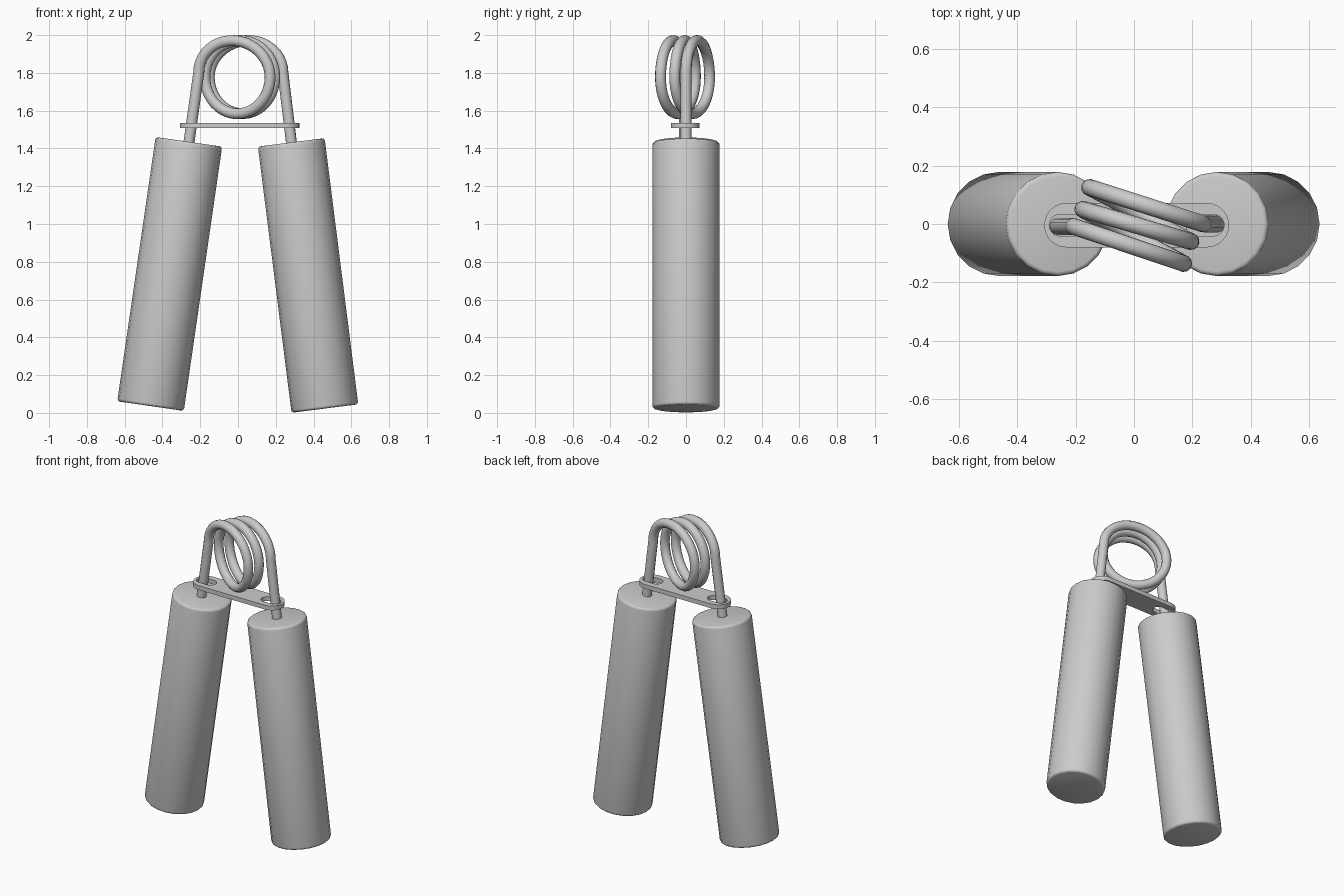
import bpy
from math import pi, cos, sin
from mathutils import Vector

if "Cube" in bpy.data.objects:
    bpy.data.objects.remove(bpy.data.objects["Cube"])


def to_mesh(obj):
    bpy.ops.object.select_all(action='DESELECT')
    obj.select_set(True)
    bpy.context.view_layer.objects.active = obj
    bpy.ops.object.convert(target='MESH')
    obj = bpy.context.object
    bpy.ops.object.shade_smooth_by_angle(angle=pi / 5)
    return obj


def handle(name, bottom, top):
    a, b = Vector(bottom), Vector(top)
    axis = b - a
    bpy.ops.mesh.primitive_cylinder_add(vertices=20, radius=0.178,
                                        depth=axis.length, location=(a + b) / 2)
    obj = bpy.context.object
    obj.name = name
    obj.rotation_euler = (0, axis.to_track_quat('Z', 'Y').to_euler().y, 0)
    obj.rotation_euler = Vector((0, 0, 1)).rotation_difference(axis).to_euler()
    bev = obj.modifiers.new("rounded_rim", 'BEVEL')
    bev.width, bev.segments, bev.angle_limit = 0.015, 3, pi / 4
    to_mesh(obj)


def add_spline(curve, points, cyclic=False):
    s = curve.splines.new('POLY')
    s.points.add(len(points) - 1)
    for p, co in zip(s.points, points):
        p.co = (*co, 1)
    s.use_cyclic_u = cyclic


def curve_object(name, dims):
    curve = bpy.data.curves.new(name, 'CURVE')
    curve.dimensions = dims
    obj = bpy.data.objects.new(name, curve)
    bpy.context.collection.objects.link(obj)
    return obj, curve


def stadium(x0, x1, r, y=-0.004, n=12):
    pts = [(x1 - r + r * cos(t), y + r * sin(t), 0)
           for t in (-pi / 2 + pi * i / n for i in range(n + 1))]
    pts += [(x0 + r + r * cos(t), y + r * sin(t), 0)
            for t in (pi / 2 + pi * i / n for i in range(n + 1))]
    return pts


# Two splayed grips
handle("left_handle", (-0.463, 0, 0.036), (-0.26, 0, 1.435))
handle("right_handle", (0.46, 0, 0.023), (0.282, 0, 1.432))

# Spring wire: legs joined by alternating upper and lower half loops
turns = [(-0.208, -0.008, 1.80), (0.17, -0.135, 1.778), (-0.175, 0.05, 1.778),
         (0.195, -0.06, 1.778), (-0.152, 0.125, 1.778), (0.238, 0.0, 1.80)]
path = [(-0.267, -0.008, 1.38)]
N = 20
for k in range(5):
    a, b = Vector(turns[k]), Vector(turns[k + 1])
    sign = 1 if k % 2 == 0 else -1
    for i in range(N + (k == 4)):
        t = pi * i / N
        p = (a + b) / 2 + (a - b) / 2 * cos(t)
        peak = 1.971 if sign > 0 else 1.584
        p.z += (peak - (a.z + b.z) / 2) * sin(t)
        path.append(tuple(p))
path.append((0.289, 0.0, 1.38))
spring, curve = curve_object("spring_wire", '3D')
add_spline(curve, path)
curve.bevel_depth = 0.029
curve.bevel_resolution = 4
curve.use_fill_caps = True
to_mesh(spring)

# Flat retaining plate with a slot for each leg
plate, curve = curve_object("retaining_plate", '2D')
curve.fill_mode = 'BOTH'
curve.extrude = 0.014
add_spline(curve, stadium(-0.307, 0.325, 0.076), True)
add_spline(curve, stadium(-0.29, -0.16, 0.037), True)
add_spline(curve, stadium(0.178, 0.308, 0.037), True)
plate.location.z = 1.522
to_mesh(plate)
